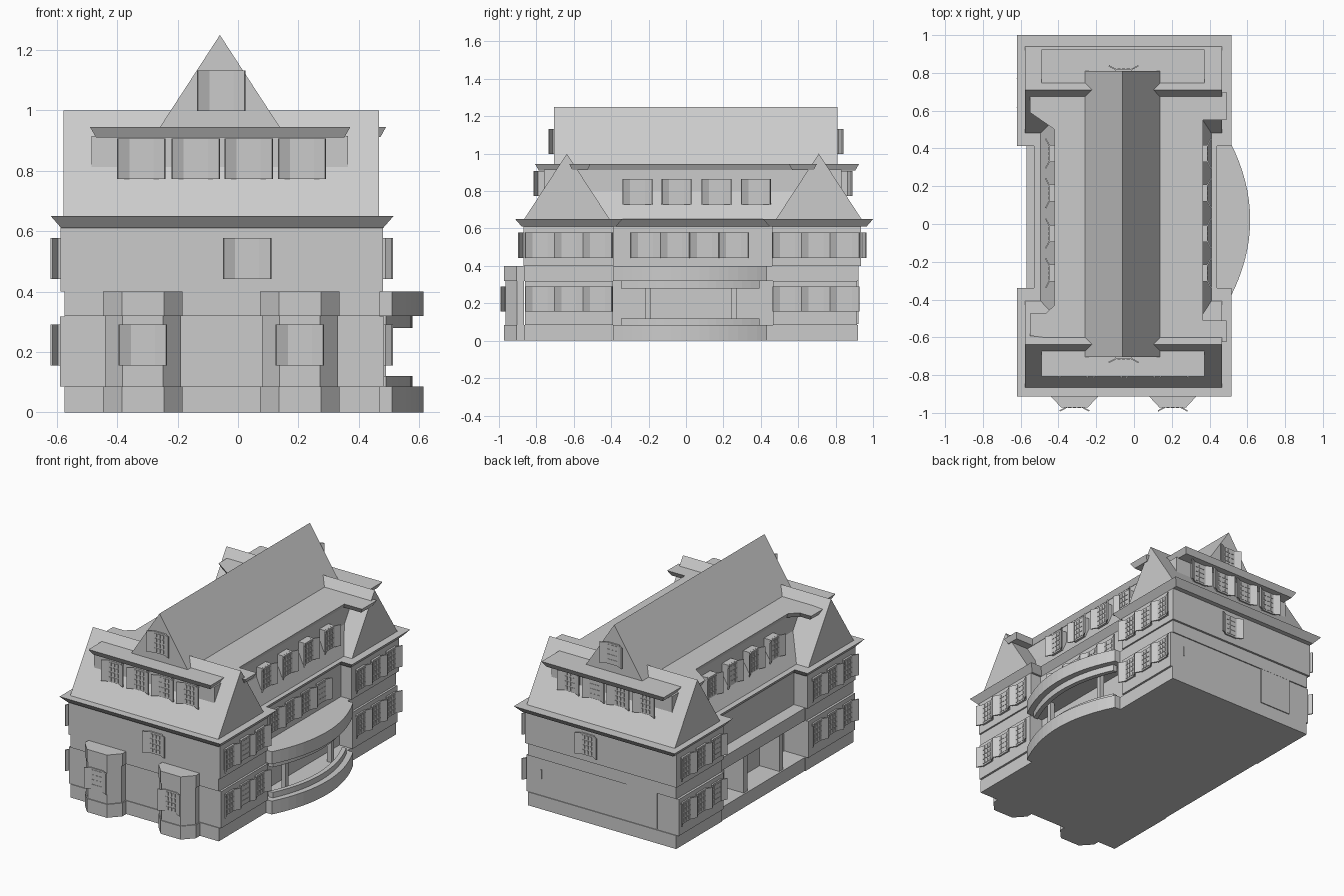
import bpy, bmesh, math
from mathutils import Vector, Matrix

if "Cube" in bpy.data.objects:
    bpy.data.objects.remove(bpy.data.objects["Cube"])


def make(name, bm):
    bmesh.ops.recalc_face_normals(bm, faces=bm.faces)
    me = bpy.data.meshes.new(name)
    bm.to_mesh(me)
    bm.free()
    ob = bpy.data.objects.new(name, me)
    bpy.context.collection.objects.link(ob)
    return ob


def offset(pts, d):
    """Shrink a counter-clockwise outline inward by d."""
    out, n = [], len(pts)
    for i in range(n):
        p, a, b = Vector(pts[i]), Vector(pts[i - 1]), Vector(pts[(i + 1) % n])
        e1, e2 = (p - a).normalized(), (b - p).normalized()
        n1, n2 = Vector((-e1.y, e1.x)), Vector((-e2.y, e2.x))
        out.append(p + (n1 + n2) * d / (1 + n1.dot(n2)))
    return out


def loft(name, low, high):
    bm = bmesh.new()
    a = [bm.verts.new(p) for p in low]
    b = [bm.verts.new(p) for p in high]
    bm.faces.new(a[::-1])
    bm.faces.new(b)
    for i in range(len(a)):
        j = (i + 1) % len(a)
        bm.faces.new((a[i], a[j], b[j], b[i]))
    return make(name, bm)


def slab(name, pts, z0, z1, flare=0.0):
    """Vertical extrusion; flare narrows the bottom outline."""
    low = offset(pts, flare) if flare else pts
    return loft(name, [(p[0], p[1], z0) for p in low], [(p[0], p[1], z1) for p in pts])


def rect(x0, x1, y0, y1):
    return [(x0, y0), (x1, y0), (x1, y1), (x0, y1)]


def h_plan(x0, x1, y0, y1, y2, y3, m0, m1):
    """Two wings joined by a narrower middle."""
    return [(x0, y0), (x1, y0), (x1, y1), (m1, y1), (m1, y2), (x1, y2),
            (x1, y3), (x0, y3), (x0, y2), (m0, y2), (m0, y1), (x0, y1)]


def box_into(bm, size, mat):
    bmesh.ops.create_cube(bm, size=1, matrix=mat @ Matrix.Diagonal((*size, 1)))


# window with open shutters, shared mesh
bm = bmesh.new()
box_into(bm, (0.09, 0.02, 0.135), Matrix.Translation((0, 0, 0)))
for s in (-1, 1):
    box_into(bm, (0.042, 0.007, 0.135),
             Matrix.Translation((s * 0.06, -0.018, 0)) @ Matrix.Rotation(-s * math.radians(28), 4, 'Z'))
for i in range(3):
    for k in range(4):
        box_into(bm, (0.017, 0.006, 0.022),
                 Matrix.Translation(((i - 1) * 0.025, -0.01, (k - 1.5) * 0.031)))
proto = make("gable_window_front", bm)
window_mesh = proto.data
FRONT, RIGHT, BACK, LEFT = 0, math.pi / 2, math.pi, -math.pi / 2


def window(name, x, y, z, ang):
    ob = bpy.data.objects.new(name, window_mesh)
    bpy.context.collection.objects.link(ob)
    ob.location = (x, y, z)
    ob.rotation_euler.z = ang


# plinth, ground floor, upper floor, cornice
slab("plinth", h_plan(-0.575, 0.47, -0.865, -0.385, 0.46, 0.92, -0.57, 0.47), 0, 0.085)
slab("ground_floor", h_plan(-0.575, 0.47, -0.86, -0.39, 0.465, 0.915, -0.42, 0.39), 0.08, 0.4)
slab("floor_band", h_plan(-0.575, 0.47, -0.867, -0.385, 0.46, 0.922, -0.57, 0.47), 0.32, 0.4)
slab("upper_floor", h_plan(-0.588, 0.48, -0.868, -0.387, 0.46, 0.935, -0.49, 0.405), 0.4, 0.615)
slab("cornice", h_plan(-0.62, 0.515, -0.913, -0.34, 0.412, 1.0, -0.53, 0.44), 0.61, 0.65, 0.035)

# window surrounds on the wing sides
for x0, x1 in ((-0.59, -0.57), (0.465, 0.483)):
    for y0, y1 in ((-0.86, -0.39), (0.465, 0.915)):
        slab("wing_side_panel", rect(x0, x1, y0, y1), 0.085, 0.318)

# left loggia columns
for y in (-0.16, 0.2):
    slab("loggia_column", rect(-0.56, -0.42, y - 0.018, y + 0.018), 0.08, 0.33)


# curved balcony and terrace on the right
def bow(xmax, half, xe, xb):
    pts = [(xb, 0.022 - half)]
    for i in range(17):
        t = -1 + i / 8
        pts.append((xe + (xmax - xe) * (1 - t * t), 0.022 + half * t))
    return pts + [(xb, 0.022 + half)]


slab("terrace", bow(0.615, 0.41, 0.51, 0.38), 0, 0.085)
slab("balcony", bow(0.615, 0.41, 0.51, 0.38), 0.32, 0.4)


def bow_rim(name, z0, z1):
    outer = bow(0.578, 0.37, 0.49, 0.38)[1:-1]
    inner = [(x - 0.03, y) for x, y in outer]
    slab(name, outer + inner[::-1], z0, z1)


bow_rim("terrace_parapet", 0.08, 0.12)
bow_rim("balcony_beam", 0.28, 0.325)
for y in (-0.205, 0.255):
    slab("terrace_column", rect(0.46, 0.49, y - 0.015, y + 0.015), 0.08, 0.325)

# front bays
for x in (-0.315, 0.205):
    for z0, z1, g, part in ((0, 0.085, 0.0, "base"), (0.085, 0.32, 0.006, "wall"), (0.32, 0.4, 0.0, "top")):
        pts = [(x - 0.132, -0.86), (x - 0.132, -0.905), (x - 0.07, -0.972),
               (x + 0.07, -0.972), (x + 0.132, -0.905), (x + 0.132, -0.86)]
        slab("front_bay_" + part, offset(pts, g), z0, z1)
    window("front_bay_window", x, -0.962, 0.223, FRONT)

# rear ground floor door panel and slit
slab("rear_door", rect(-0.44, -0.22, 0.91, 0.921), 0.09, 0.32)
slab("rear_slit", rect(0.377, 0.383, 0.91, 0.92), 0.19, 0.25)

# wing roofs with their dormers
for side, yc, s, ang in (("front", -0.637, -1, FRONT), ("rear", 0.71, 1, BACK)):
    prof = [(yc - 0.23, 0.648), (yc + 0.23, 0.648), (yc, 1.0)]
    loft(side + "_wing_roof", [(-0.578, y, z) for y, z in prof], [(0.467, y, z) for y, z in prof])
    ya, yb = sorted((yc + s * 0.02, yc + s * 0.122))
    slab(side + "_dormer_wall", rect(-0.485, 0.365, ya, yb), 0.75, 0.915)
    ya, yb = sorted((yc + s * 0.03, yc + s * (0.17 if s < 0 else 0.215)))
    slab(side + "_dormer_roof", rect(-0.49, 0.372, ya, yb), 0.91, 0.945, 0.02)
    for x in (-0.32, -0.14, 0.035, 0.212):
        y = yc + s * 0.148
        window(side + "_dormer_window", x, y, 0.84, ang)
        ya, yb = sorted((yc + s * 0.1, y))
        slab(side + "_dormer_bay", rect(x - 0.045, x + 0.045, ya, yb), 0.773, 0.907)

# middle roof and its dormer walls
prof = [(-0.495, 0.648), (0.41, 0.648), (0.345, 0.80), (0.345, 0.92), (-0.40, 0.92), (-0.40, 0.80)]
loft("middle_roof", [(x, -0.6, z) for x, z in prof], [(x, 0.67, z) for x, z in prof])

# flat roof with arms reaching over the wings
flat = [(-0.55, -0.592), (-0.26, -0.625), (0.49, -0.625), (0.49, -0.51), (0.365, -0.51),
        (0.365, 0.55), (0.49, 0.55), (0.49, 0.70), (-0.26, 0.70), (-0.55, 0.68),
        (-0.55, 0.59), (-0.42, 0.50), (-0.42, -0.43), (-0.47, -0.475), (-0.55, -0.475)]
slab("flat_roof", flat, 0.912, 0.945, 0.018)

# main ridge roof
prof = [(-0.265, 0.935), (0.145, 0.935), (-0.06, 1.25)]
loft("main_roof", [(x, -0.705, z) for x, z in prof], [(x, 0.81, z) for x, z in prof])
prof = [(-0.265, 0.935), (-0.06, 0.75), (0.145, 0.935)]

# gable and upper windows front and back
proto.location = (-0.055, -0.705, 1.065)
window("gable_window_rear", -0.055, 0.81, 1.065, BACK)
window("upper_window_front", 0.03, -0.868, 0.51, FRONT)
window("upper_window_rear", 0.035, 0.935, 0.51, BACK)

# wing side windows on both floors
for y in (-0.78, -0.627, -0.474, 0.543, 0.695, 0.848):
    for z in (0.223, 0.51):
        window("wing_window_right", 0.483, y, z, RIGHT)
        window("wing_window_left", -0.59, y, z, LEFT)

# middle windows: upper floor and side dormers
for y in (-0.217, -0.06, 0.098, 0.255):
    window("middle_window", 0.405, y, 0.51, RIGHT)
for y in (-0.26, -0.05, 0.163, 0.373):
    window("side_dormer_window_right", 0.38, y, 0.797, RIGHT)
    slab("side_dormer_bay_right", rect(0.33, 0.38, y - 0.045, y + 0.045), 0.73, 0.865)
    window("side_dormer_window_left", -0.44, y, 0.797, LEFT)
    slab("side_dormer_bay_left", rect(-0.44, -0.39, y - 0.045, y + 0.045), 0.73, 0.865)
